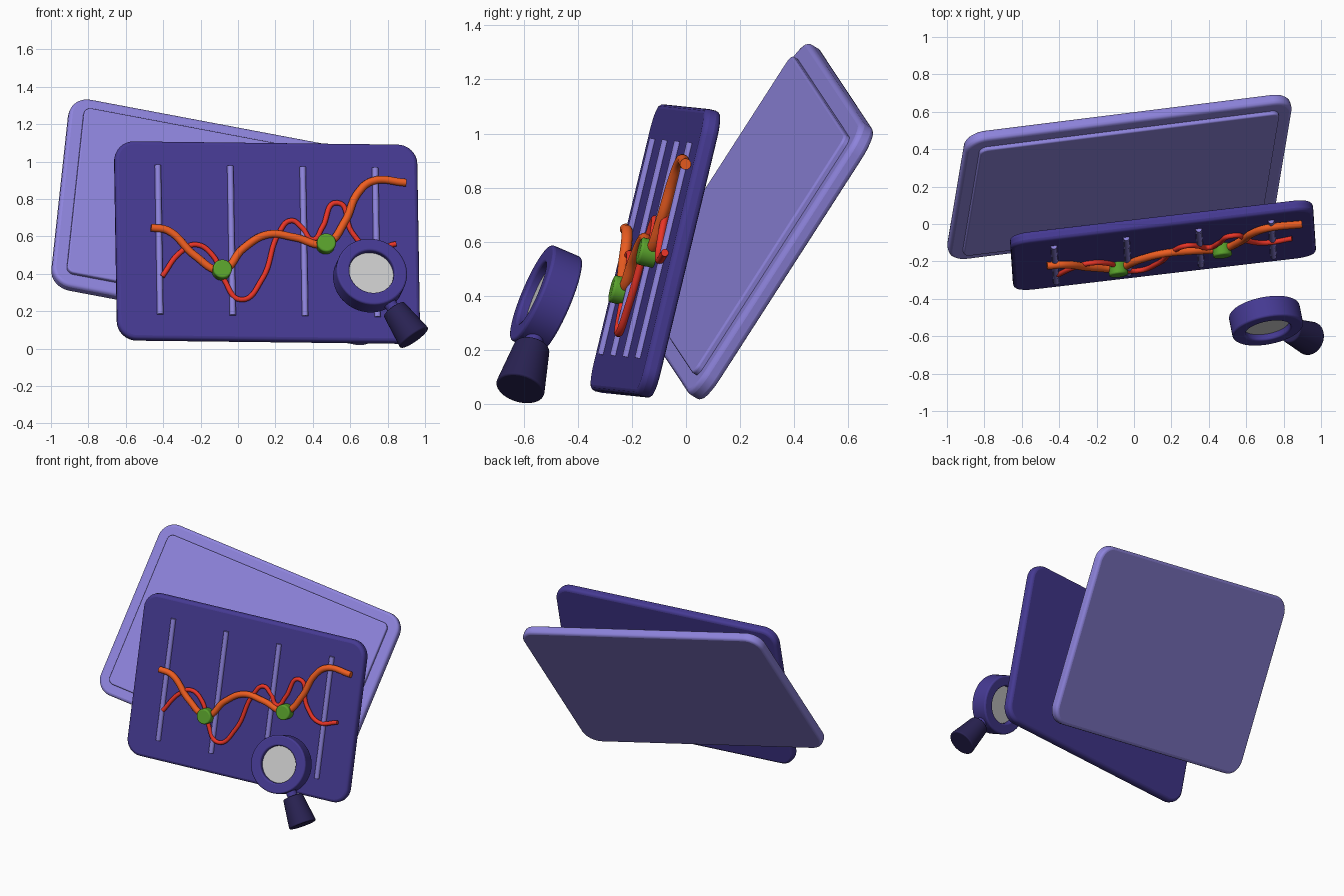
import bpy, bmesh, math
from mathutils import Matrix, Vector

if "Cube" in bpy.data.objects:
    bpy.data.objects.remove(bpy.data.objects["Cube"])


def material(name, rgb):
    m = bpy.data.materials.new(name)
    m.diffuse_color = (*rgb, 1)
    m.use_nodes = True
    m.node_tree.nodes["Principled BSDF"].inputs["Base Color"].default_value = m.diffuse_color
    return m


DARK = material("deep_violet", (0.06, 0.042, 0.29))
LIGHT = material("light_violet", (0.27, 0.23, 0.72))
ORANGE = material("orange", (0.85, 0.11, 0.015))
RED = material("red", (0.82, 0.035, 0.02))
GREEN = material("green", (0.10, 0.36, 0.025))
GRIP = material("grip_navy", (0.022, 0.016, 0.085))


def frame(right, up, centre):
    """Local frame: x = right, y = up in the plane, z = facing the viewer."""
    u = Vector(right).normalized()
    v = Vector(up)
    v = (v - u * v.dot(u)).normalized()
    return Matrix.Translation(centre) @ Matrix((u, v, u.cross(v))).transposed().to_4x4()


def finish(bm, name, matrix, mat, bevel=0.0, segments=3):
    bmesh.ops.recalc_face_normals(bm, faces=bm.faces)
    me = bpy.data.meshes.new(name)
    bm.to_mesh(me)
    bm.free()
    ob = bpy.data.objects.new(name, me)
    bpy.context.collection.objects.link(ob)
    ob.matrix_world = matrix
    if mat:
        me.materials.append(mat)
    if bevel:
        b = ob.modifiers.new("soft_edges", "BEVEL")
        b.width, b.segments = bevel, segments
        b.limit_method, b.angle_limit = "ANGLE", math.radians(40)
    smooth(ob)
    return ob


def smooth(ob):
    bpy.ops.object.select_all(action="DESELECT")
    ob.select_set(True)
    bpy.context.view_layer.objects.active = ob
    bpy.ops.object.shade_smooth_by_angle(angle=math.radians(35))


def plate(name, matrix, w, h, z0, z1, radius, mat, bevel):
    """Slab with rounded corners between local depths z0 and z1."""
    bm = bmesh.new()
    loop = []
    for k, (sx, sy) in enumerate([(1, 1), (-1, 1), (-1, -1), (1, -1)]):
        for i in range(9):
            a = math.pi / 2 * (k + i / 8)
            loop.append(bm.verts.new((sx * (w / 2 - radius) + radius * math.cos(a),
                                      sy * (h / 2 - radius) + radius * math.sin(a), z0)))
    face = bm.faces.new(loop)
    ext = bmesh.ops.extrude_face_region(bm, geom=[face], use_keep_orig=True)
    top = [g for g in ext["geom"] if isinstance(g, bmesh.types.BMVert)]
    bmesh.ops.translate(bm, verts=top, vec=(0, 0, z1 - z0))
    return finish(bm, name, matrix, mat, bevel)


def lathe(name, matrix, profile, mat, bevel=0.0, closed=False, steps=48):
    """Revolve an (radius, depth) profile round the local z axis."""
    bm = bmesh.new()
    vs = [bm.verts.new((r, 0, z)) for r, z in profile]
    pairs = list(zip(vs, vs[1:])) + ([(vs[-1], vs[0])] if closed else [])
    es = [bm.edges.new(p) for p in pairs]
    bmesh.ops.spin(bm, geom=vs + es, cent=(0, 0, 0), axis=(0, 0, 1),
                   angle=math.tau, steps=steps, use_duplicate=False)
    bmesh.ops.remove_doubles(bm, verts=bm.verts, dist=1e-5)
    return finish(bm, name, matrix, mat, bevel)


def disc(name, matrix, r0, r1, z0, z1, mat, bevel=0.0):
    return lathe(name, matrix, [(0, z0), (r0, z0), (r1, z1), (0, z1)], mat, bevel)


def tube(name, matrix, points, radius, mat):
    cu = bpy.data.curves.new(name, "CURVE")
    cu.dimensions = "3D"
    cu.bevel_depth, cu.bevel_resolution = radius, 4
    cu.use_fill_caps, cu.resolution_u = True, 8
    sp = cu.splines.new("BEZIER")
    sp.bezier_points.add(len(points) - 1)
    for bp, p in zip(sp.bezier_points, points):
        bp.co = p
        bp.handle_left_type = bp.handle_right_type = "AUTO"
    cu.materials.append(mat)
    ob = bpy.data.objects.new(name, cu)
    bpy.context.collection.objects.link(ob)
    ob.matrix_world = matrix
    bpy.ops.object.select_all(action="DESELECT")
    ob.select_set(True)
    bpy.context.view_layer.objects.active = ob
    bpy.ops.object.convert(target="MESH")
    smooth(bpy.context.view_layer.objects.active)


# Rear panel with its raised inner sheet
REAR = frame((0.975, 0.122, -0.184), (0.091, 0.539, 0.837), (-0.078, 0.252, 0.675))
plate("rear_panel", REAR, 1.79, 1.195, -0.032, 0.032, 0.11, LIGHT, 0.018)
plate("rear_panel_sheet", REAR, 1.64, 1.05, 0.02, 0.055, 0.04, LIGHT, 0.008)

# Front chart panel
FRONT = frame((0.993, 0.117, -0.012), (-0.016, 0.234, 0.972), (0.155, -0.113, 0.5665))
plate("chart_panel", FRONT, 1.63, 1.09, -0.032, 0.032, 0.105, DARK, 0.02)

# Vertical grid bars
for i in range(4):
    u = -0.585 + 0.39 * i
    tube(f"grid_bar_{i + 1}", FRONT, [(u, -0.41, 0.034), (u, 0.41, 0.034)], 0.017, LIGHT)


def on_panel(x, z, depth):
    """Local panel point that appears at (x, z) in the front view."""
    m = FRONT
    p = x - m[0][3] - m[0][2] * depth
    q = z - m[2][3] - m[2][2] * depth
    det = m[0][0] * m[2][1] - m[0][1] * m[2][0]
    return Vector(((p * m[2][1] - m[0][1] * q) / det, (m[0][0] * q - m[2][0] * p) / det, depth))


# Chart lines
main = [(-.465, .647), (-.374, .631), (-.23, .497), (-.086, .42), (.027, .535), (.16, .61),
        (.305, .594), (.47, .56), (.572, .68), (.64, .83), (.717, .895), (.898, .887)]
second = [(-.406, .385), (-.31, .513), (-.225, .556), (-.134, .497), (-.075, .37), (.016, .262),
          (.128, .37), (.22, .62), (.283, .684), (.342, .647), (.40, .583), (.45, .647),
          (.53, .78), (.61, .62), (.706, .535), (.845, .56)]
tube("main_chart_line", FRONT, [on_panel(x, z, 0.054) for x, z in main], 0.021, ORANGE)
tube("second_chart_line", FRONT, [on_panel(x, z, 0.045) for x, z in second], 0.014, RED)

# Data point markers
for i, (x, z) in enumerate([(-.086, .42), (.47, .56)]):
    disc(f"data_marker_{i + 1}", FRONT @ Matrix.Translation(on_panel(x, z, 0.062)),
         0.051, 0.051, -0.035, 0.035, GREEN, 0.009)

# Magnifier: ring, lens, neck and tapered grip
axis = Vector((0.18, -0.903, 0.388)).normalized()
handle_dir = Vector((0.564, -0.229, -0.794))
centre = Vector((0.706, -0.517, 0.39))
LENS = frame(handle_dir.cross(axis) * -1, -handle_dir, centre)
lathe("magnifier_ring", LENS, [(0.122, -0.06), (0.192, -0.06), (0.192, 0.06), (0.122, 0.06)],
      DARK, 0.01, closed=True)
disc("magnifier_lens", LENS, 0.124, 0.124, -0.025, 0.025, None)
HANDLE = LENS @ Matrix.Rotation(math.radians(90), 4, "X")  # local z runs down the handle
disc("magnifier_neck", HANDLE, 0.034, 0.034, 0.17, 0.25, DARK)
disc("magnifier_grip", HANDLE, 0.066, 0.092, 0.225, 0.42, GRIP, 0.008)
